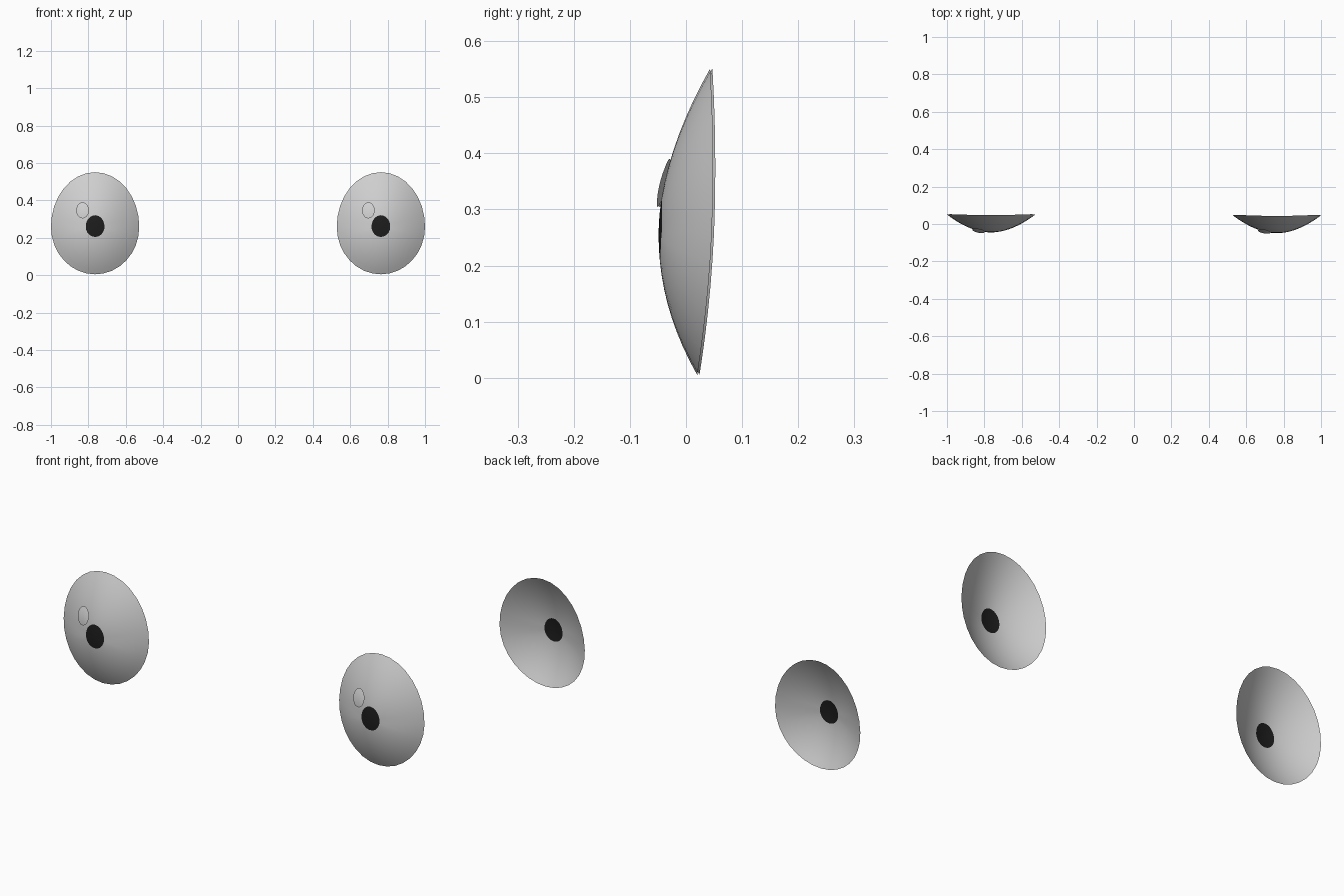
import bpy
import bmesh
from math import sin, cos, pi

cube = bpy.data.objects.get("Cube")
if cube:
    bpy.data.objects.remove(cube, do_unlink=True)


def make_material(name, value):
    mat = bpy.data.materials.new(name)
    mat.use_nodes = True
    colour = (value, value, value, 1)
    mat.diffuse_color = colour
    bsdf = mat.node_tree.nodes["Principled BSDF"]
    bsdf.inputs["Base Color"].default_value = colour
    bsdf.inputs["Roughness"].default_value = 0.6
    return mat


eye_grey = make_material("eye grey", 0.62)
pupil_black = make_material("pupil black", 0.012)


def make_cap(name, point, radii, segments, materials, pupil_rings=0):
    """Open shell made of rings around a pole; point(t, angle) gives positions."""
    bm = bmesh.new()
    pole = bm.verts.new(point(0, 0))
    rings = [[bm.verts.new(point(t, 2 * pi * i / segments)) for i in range(segments)]
             for t in radii]
    for r, ring in enumerate(rings):
        for i in range(segments):
            j = (i + 1) % segments
            if r == 0:
                face = bm.faces.new((pole, ring[i], ring[j]))
            else:
                inner = rings[r - 1]
                face = bm.faces.new((inner[i], ring[i], ring[j], inner[j]))
            face.smooth = True
            face.material_index = 1 if r < pupil_rings else 0
    mesh = bpy.data.meshes.new(name)
    bm.to_mesh(mesh)
    bm.free()
    for mat in materials:
        mesh.materials.append(mat)
    obj = bpy.data.objects.new(name, mesh)
    bpy.context.collection.objects.link(obj)
    return obj


POLE_Z = 0.259


# Eye shell: egg-shaped outline, taller above the pupil, rim leaning back in
def shell_point(t, a):
    s = sin(a)
    height = 0.292 if s > 0 else 0.254
    rim_y = 0.048 + 0.0115 * s - 0.0145 * s * s
    power = 1.85 - 0.25 * s
    power = power if s < 0 else 1.8
    y = -0.047 + (rim_y + 0.047) * t ** power
    return (0.236 * t * cos(a), y, POLE_Z + height * t * s)


# Highlight: small raised oval that follows the slope of the shell
def highlight_point(t, a):
    x, z = 0.034 * t * cos(a), 0.043 * t * sin(a)
    y = -0.043 + 0.25 * z - 0.17 * x + 0.005 * t * t
    return (x - 0.067, y, z + 0.347)


shell_radii = [0.11, 0.212, 0.3, 0.4, 0.5, 0.6, 0.7, 0.8, 0.9, 1.0]
for side, sign in (("left", 1), ("right", -1)):
    shell = make_cap(side + "_eye_shell", shell_point, shell_radii, 32,
                     [eye_grey, pupil_black], pupil_rings=2)
    glint = make_cap(side + "_eye_highlight", highlight_point,
                     [0.35, 0.7, 1.0], 20, [eye_grey])
    for obj in (shell, glint):
        obj.location = (0.764 * sign, -0.002 * sign, 0)
